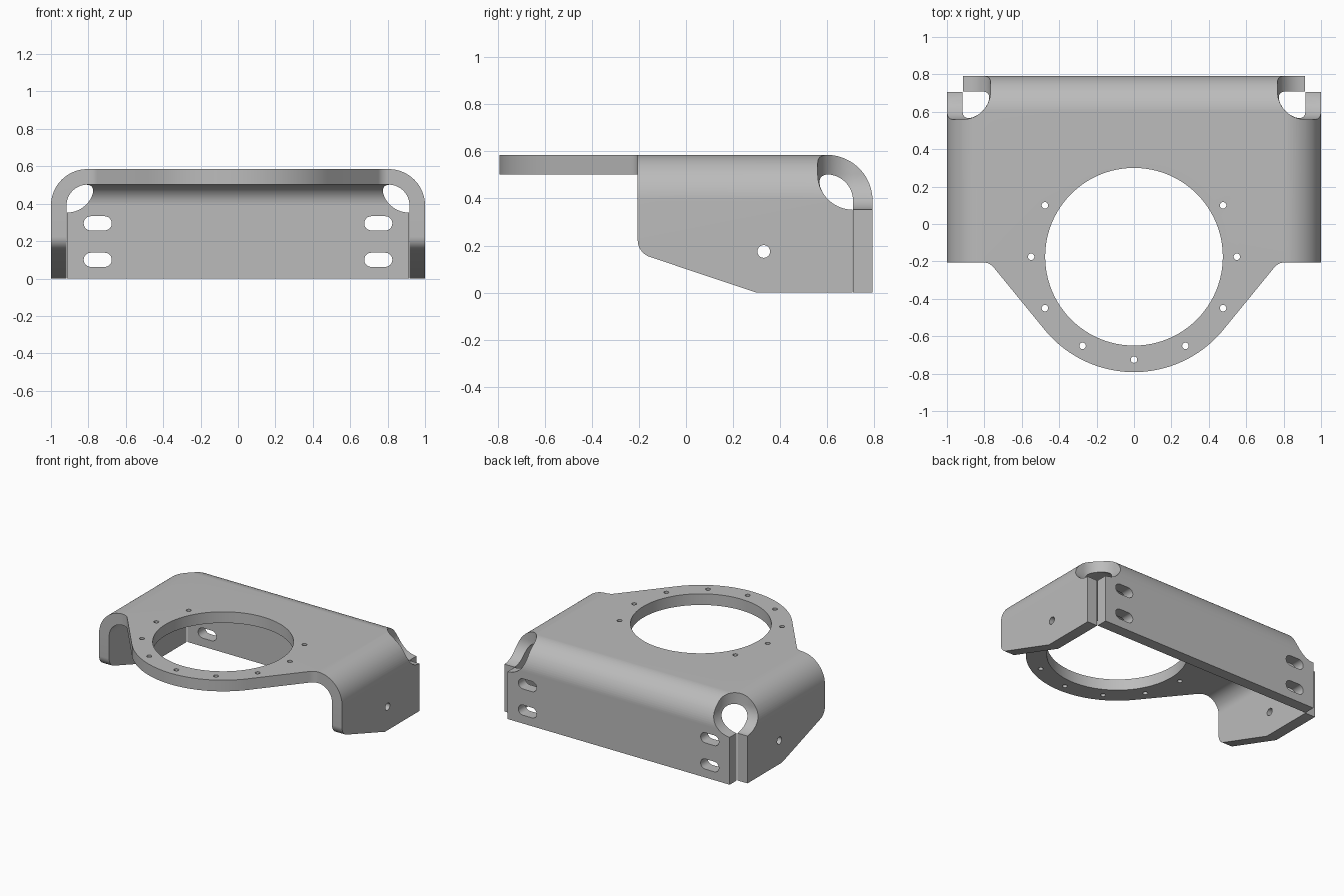
import bpy, bmesh, math

if "Cube" in bpy.data.objects:
    bpy.data.objects.remove(bpy.data.objects["Cube"], do_unlink=True)

# Main dimensions
TOP, THICK, BEND = 0.585, 0.083, 0.195
BACK, FRONT, BORE_Y = 0.792, -0.205, -0.175
INNER_X, INNER_Y, INNER_Z = 1 - THICK, BACK - THICK, TOP - THICK
RELIEF = 0.15


def arc(cx, cy, r, start, end, n=20):
    angles = [math.radians(start + (end - start) * i / n) for i in range(n + 1)]
    return [(cx + r * math.cos(a), cy + r * math.sin(a)) for a in angles]


def circle(cx, cy, r, n=32):
    return arc(cx, cy, r, 0, 360, n)[:-1]


def slot(cx, cy, half, r):
    return arc(cx + half, cy, r, -90, 90) + arc(cx - half, cy, r, 90, 270)


def finish(bm, name):
    """Turn a bmesh into an object whose faces point outwards."""
    bmesh.ops.recalc_face_normals(bm, faces=bm.faces)
    if bm.calc_volume(signed=True) < 0:
        bmesh.ops.reverse_faces(bm, faces=bm.faces)
    mesh = bpy.data.meshes.new(name)
    bm.to_mesh(mesh)
    bm.free()
    obj = bpy.data.objects.new(name, mesh)
    bpy.context.collection.objects.link(obj)
    return obj


def prism(name, outline, axis, lo, hi):
    """Extrude a 2D outline along one axis."""
    place = {"x": lambda a, b, t: (t, a, b),
             "y": lambda a, b, t: (a, t, b),
             "z": lambda a, b, t: (a, b, t)}[axis]
    bm = bmesh.new()
    low = [bm.verts.new(place(a, b, lo)) for a, b in outline]
    high = [bm.verts.new(place(a, b, hi)) for a, b in outline]
    bm.faces.new(low[::-1])
    bm.faces.new(high)
    for i in range(len(low)):
        j = (i + 1) % len(low)
        bm.faces.new((low[i], low[j], high[j], high[i]))
    return finish(bm, name)


def rounded_box(name, low, high, r, segments, rounded):
    """Box with the edges picked by a rule on their midpoint rounded."""
    bm = bmesh.new()
    bmesh.ops.create_cube(bm, size=1)
    for v in bm.verts:
        v.co = [low[i] if v.co[i] < 0 else high[i] for i in range(3)]
    edges = [e for e in bm.edges if rounded((e.verts[0].co + e.verts[1].co) / 2)]
    bmesh.ops.bevel(bm, geom=edges, offset=r, offset_type="OFFSET", segments=segments,
                    profile=0.5, affect="EDGES", clamp_overlap=False)
    return finish(bm, name)


def cut(target, tool):
    """Subtract a tool and discard it."""
    mod = target.modifiers.new("cut", "BOOLEAN")
    mod.operation, mod.solver, mod.object = "DIFFERENCE", "EXACT", tool
    bpy.context.view_layer.objects.active = target
    bpy.ops.object.modifier_apply(modifier=mod.name)
    bpy.data.objects.remove(tool, do_unlink=True)


def bent_block(name, x, y, z, r, bottom, front):
    """Block rounded along its side and back top edges."""
    return rounded_box(name, (-x, front, bottom), (x, y, z), r, 20,
                       lambda m: m.z > z - 0.01 and m.y > front + 0.01)


# Folded sheet, open at the front and below
bracket = bent_block("mounting_bracket", 1, BACK, TOP, BEND, 0, -0.9)
cut(bracket, bent_block("hollow", INNER_X, INNER_Y, INNER_Z, BEND - THICK, -0.1, -1.1))

# Front outline: short side flanges and a round tongue
tongue = ([(1.1, FRONT)] + arc(0.808, FRONT - 0.075, 0.075, 90, 141, 10)
          + arc(0, BORE_Y, 0.617, -39, -141, 48)
          + arc(-0.808, FRONT - 0.075, 0.075, 39, 90, 10)
          + [(-1.1, FRONT), (-1.1, -1.2), (1.1, -1.2)])
cut(bracket, prism("front_trim", tongue, "z", -0.3, 0.8))

# Sloped lower edge of the side flanges
slope = ([(-0.3, 0.22)] + arc(FRONT + 0.075, 0.223, 0.075, 180, 252, 10)
         + [(0.3, 0), (0.36, -0.02), (0.36, -0.1), (-0.3, -0.1)])
cut(bracket, prism("slope_trim", slope, "x", -1.2, 1.2))

# Corner gaps and round bend reliefs
for s in (-1, 1):
    gap_x, gap_y = INNER_X - 0.003, INNER_Y - 0.003
    gap = [(s * gap_x, gap_y), (s * 1.1, gap_y), (s * 1.1, 1), (s * gap_x, 1)]
    cut(bracket, prism("corner_gap", gap, "z", -0.1, 0.45))
    near, far = s * (INNER_X - RELIEF), s * 1.6
    cut(bracket, rounded_box("bend_relief",
                             (min(near, far), INNER_Y - RELIEF, INNER_Z - RELIEF),
                             (max(near, far), 1.4, 1.2), RELIEF, 14, lambda m: True))

# Large bore and its ring of bolt holes
cut(bracket, prism("bore", circle(0, BORE_Y, 0.475, 96), "z", 0.4, 0.8))
for step in range(-7, 2):
    a = math.radians(30 * step)
    hole = circle(0.55 * math.cos(a), BORE_Y + 0.55 * math.sin(a), 0.0175, 16)
    cut(bracket, prism("bolt_hole", hole, "z", 0.4, 0.8))

# Slots in the back flange and pin holes in the sides
for x in (-0.75, 0.75):
    for z in (0.1, 0.295):
        cut(bracket, prism("slot", slot(x, z, 0.037, 0.038), "y", 0.6, 1))
cut(bracket, prism("pin_hole", circle(0.33, 0.175, 0.027), "x", -1.2, 1.2))

# Plain grey metal
metal = bpy.data.materials.new("grey_metal")
metal.use_nodes = True
colour = (0.5, 0.5, 0.5, 1)
metal.diffuse_color = colour
metal.node_tree.nodes["Principled BSDF"].inputs["Base Color"].default_value = colour
bracket.data.materials.clear()
bracket.data.materials.append(metal)
for face in bracket.data.polygons:
    face.material_index = 0

bpy.ops.object.select_all(action="DESELECT")
bracket.select_set(True)
bpy.context.view_layer.objects.active = bracket
bpy.ops.object.shade_smooth_by_angle(angle=math.radians(30))
